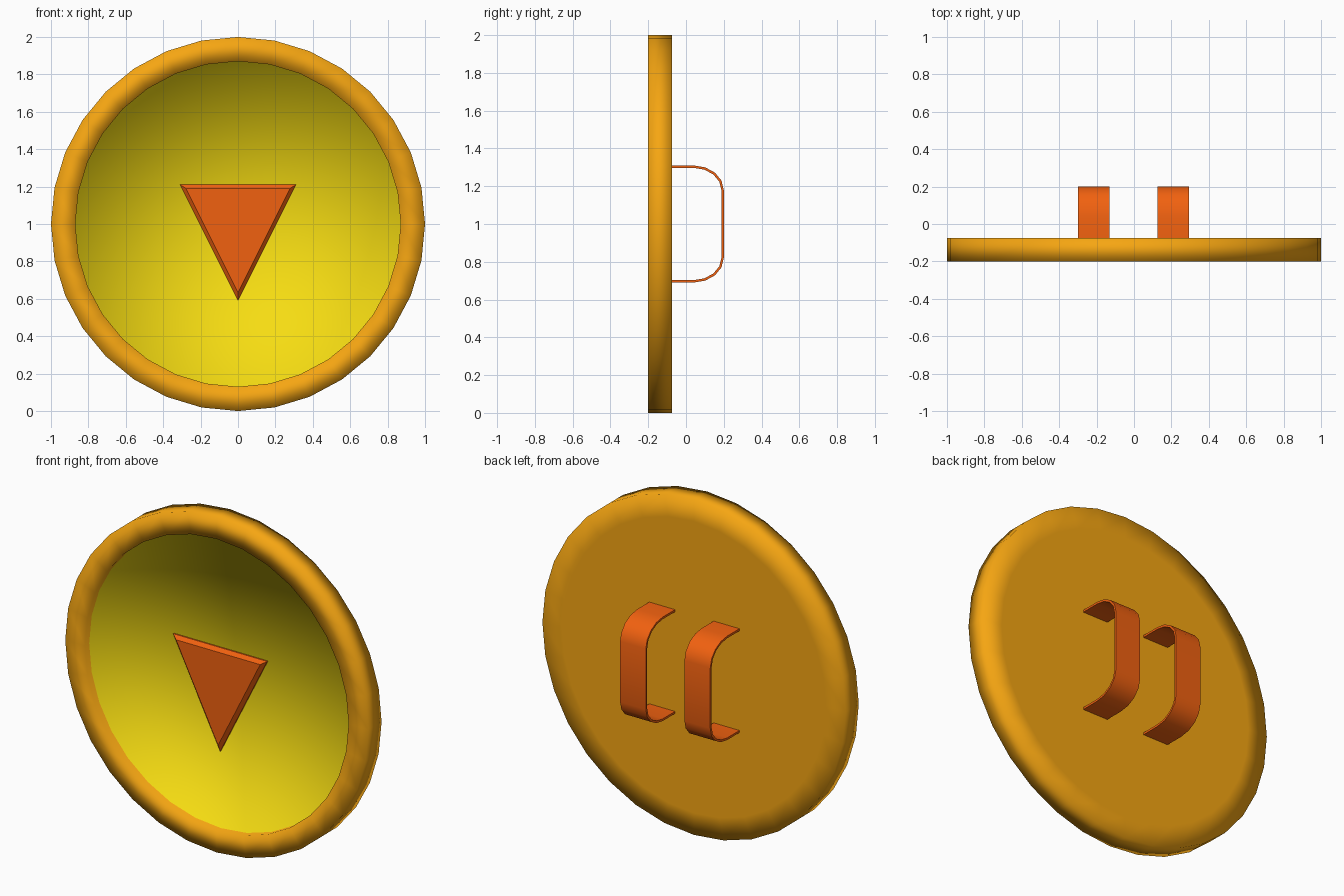
import bpy, bmesh, math

if "Cube" in bpy.data.objects:
    bpy.data.objects.remove(bpy.data.objects["Cube"])


def material(name, rgb):
    m = bpy.data.materials.new(name)
    m.diffuse_color = (*rgb, 1)
    m.use_nodes = True
    m.node_tree.nodes["Principled BSDF"].inputs["Base Color"].default_value = m.diffuse_color
    return m


GOLD = material("gold", (0.92, 0.38, 0.006))
YELLOW = material("yellow", (0.92, 0.72, 0.006))
ORANGE = material("orange", (0.88, 0.12, 0.005))


def finish(name, bm, mats, smooth=None):
    bmesh.ops.recalc_face_normals(bm, faces=bm.faces)
    me = bpy.data.meshes.new(name)
    bm.to_mesh(me)
    bm.free()
    for m in mats:
        me.materials.append(m)
    ob = bpy.data.objects.new(name, me)
    bpy.context.collection.objects.link(ob)
    if smooth:
        bpy.ops.object.select_all(action='DESELECT')
        ob.select_set(True)
        bpy.context.view_layer.objects.active = ob
        bpy.ops.object.shade_smooth_by_angle(angle=math.radians(smooth))
    return ob


# Round shield: lathed profile (radius, y), 32 sides, recessed front
SIDES = 32
profile = [(0.87, -0.16), (0.87, -0.2), (1, -0.2), (1, -0.075), (0.87, -0.075)]
bm = bmesh.new()
rings = []
for r, y in profile:
    rings.append([bm.verts.new((r * math.sin(i * math.tau / SIDES), y,
                                1 + r * math.cos(i * math.tau / SIDES)))
                  for i in range(SIDES)])
front = bm.verts.new((0, -0.16, 1))
for i in range(SIDES):
    j = (i + 1) % SIDES
    for a, b in zip(rings, rings[1:]):
        bm.faces.new((a[i], a[j], b[j], b[i]))
    bm.faces.new((front, rings[0][i], rings[0][j])).material_index = 1
bm.faces.new(rings[-1])
finish("shield_disc", bm, [GOLD, YELLOW], smooth=120)

# Triangular emblem plate with slanted edges
outer = [(-0.31, 1.21), (0.31, 1.21), (0, 0.59)]
centre, inset = 1.018, 0.896
bm = bmesh.new()
layers = []
for y, k in ((-0.155, 1), (-0.168, 1), (-0.188, inset)):
    layers.append([bm.verts.new((x * k, y, centre + (z - centre) * k)) for x, z in outer])
for a, b in zip(layers, layers[1:]):
    for i in range(3):
        j = (i + 1) % 3
        bm.faces.new((a[i], a[j], b[j], b[i]))
bm.faces.new(layers[0])
bm.faces.new(layers[-1])
finish("emblem_plate", bm, [ORANGE])


# Arm straps: thin bent bands on the back
def strap_path(t):
    """Half path in (y, z), offset inward by t, mirrored about z = 1."""
    ry, rz = 0.16 - t, 0.13 - t
    top = [(-0.09, 1.31 - t)]
    for k in range(5):
        a = k * math.pi / 8
        top.append((0.04 + ry * math.sin(a), 1.18 + rz * math.cos(a)))
    return top + [(y, 2 - z) for y, z in reversed(top)]


def strap(name, x0, x1):
    bm = bmesh.new()
    out, inn = strap_path(0), strap_path(0.013)
    loops = [[bm.verts.new((x, y, z)) for y, z in p]
             for x, p in ((x0, out), (x1, out), (x1, inn), (x0, inn))]
    for k in range(4):
        a, b = loops[k], loops[(k + 1) % 4]
        for i in range(len(out) - 1):
            bm.faces.new((a[i], a[i + 1], b[i + 1], b[i]))
    for e in (0, -1):
        bm.faces.new([l[e] for l in loops])
    finish(name, bm, [ORANGE], smooth=40)


strap("left_strap", -0.30, -0.13)
strap("right_strap", 0.125, 0.295)
